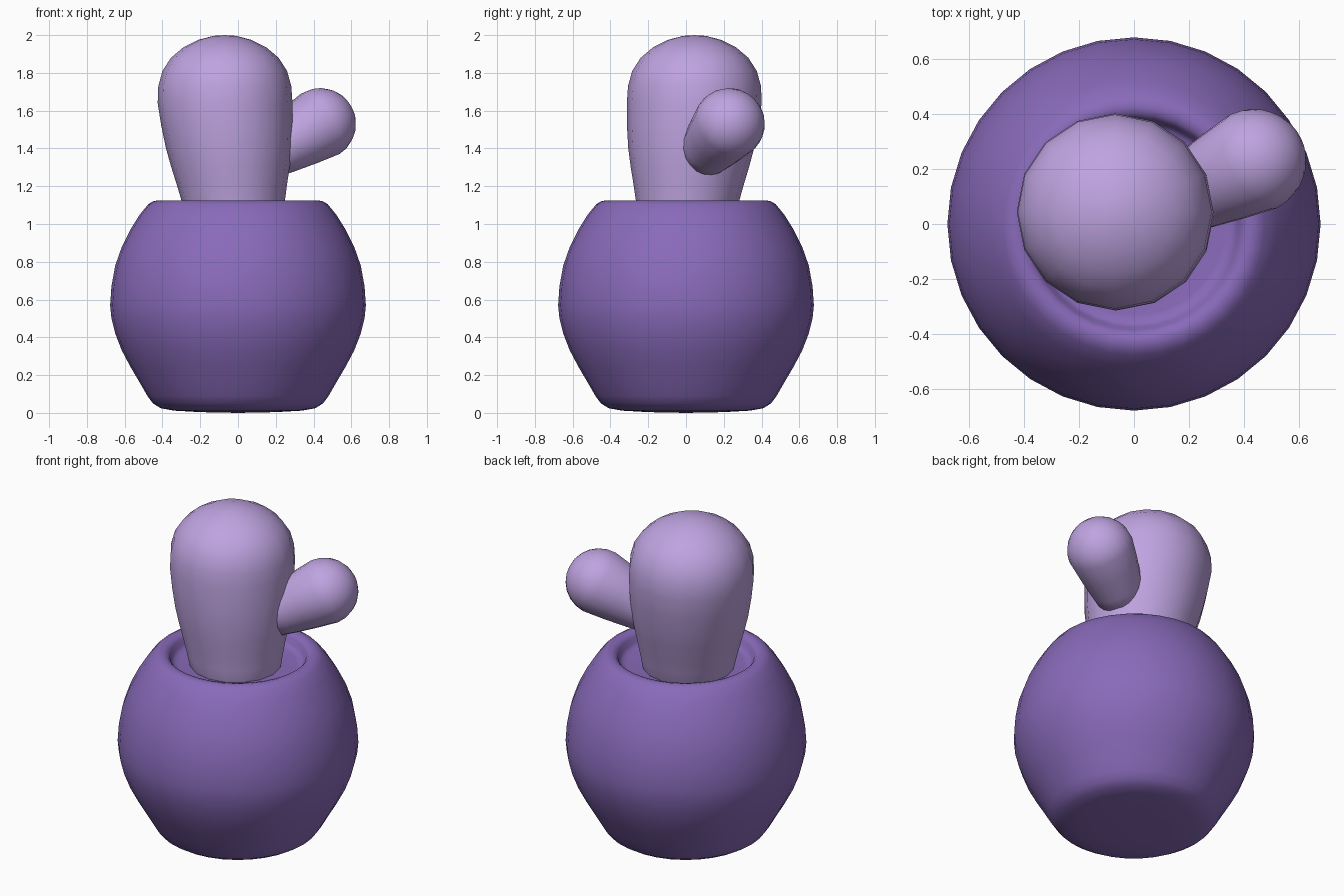
import bpy, bmesh, math
from mathutils import Vector

if "Cube" in bpy.data.objects:
    bpy.data.objects.remove(bpy.data.objects["Cube"])


def material(name, color):
    m = bpy.data.materials.new(name)
    m.diffuse_color = (*color, 1)
    m.use_nodes = True
    m.node_tree.nodes["Principled BSDF"].inputs["Base Color"].default_value = m.diffuse_color
    return m


def lathe(name, profile, sides, mat, place=lambda v: v):
    """Spin (radius, height) points round z, then move each vertex with place()."""
    bm = bmesh.new()
    rings = []
    for r, z in profile:
        n = 1 if r == 0 else sides
        rings.append([bm.verts.new(place(Vector((r * math.cos(2 * math.pi * j / n),
                                                 r * math.sin(2 * math.pi * j / n), z))))
                      for j in range(n)])
    for a, b in zip(rings, rings[1:]):
        for j in range(sides):
            k = (j + 1) % sides
            quad = [a[j % len(a)], a[k % len(a)], b[k % len(b)], b[j % len(b)]]
            bm.faces.new(list(dict.fromkeys(quad)))
    bmesh.ops.recalc_face_normals(bm, faces=bm.faces)
    for f in bm.faces:
        f.smooth = True
    mesh = bpy.data.meshes.new(name)
    bm.to_mesh(mesh)
    bm.free()
    mesh.materials.append(mat)
    obj = bpy.data.objects.new(name, mesh)
    bpy.context.collection.objects.link(obj)
    return obj


purple = material("pot_purple", (0.25, 0.145, 0.49))
lilac = material("cactus_lilac", (0.52, 0.37, 0.75))

# Round pot with a soft rim and a shallow recessed floor
lathe("pot", [(0, 0), (0.2, 0.004), (0.34, 0.012), (0.41, 0.025), (0.45, 0.05), (0.48, 0.09),
              (0.52, 0.16), (0.57, 0.245), (0.615, 0.33), (0.65, 0.42), (0.67, 0.5),
              (0.677, 0.57), (0.67, 0.67), (0.65, 0.78), (0.615, 0.88), (0.57, 0.97),
              (0.52, 1.05), (0.475, 1.105), (0.45, 1.12), (0.425, 1.125), (0.4, 1.118),
              (0.385, 1.1), (0.375, 1.07), (0.36, 1.052), (0.33, 1.047), (0, 1.045)],
      32, purple)


# Cactus trunk, leaning slightly to the left and back
def lean(v):
    t = min(max((v.z - 1.0) / 0.66, 0), 1)
    return v + Vector((-0.015 - 0.055 * t, 0.045 * t, 0))


lathe("cactus_trunk", [(0, 0.96), (0.18, 0.965), (0.24, 1.0), (0.262, 1.06), (0.273, 1.12),
                       (0.29, 1.2), (0.313, 1.3), (0.333, 1.4), (0.348, 1.52), (0.357, 1.64),
                       (0.352, 1.73), (0.33, 1.81), (0.285, 1.88), (0.22, 1.935),
                       (0.14, 1.975), (0.06, 1.996), (0, 2.0)],
      16, lilac, lean)

# Side arm: tapered shaft ending in a round tip
tip = Vector((0.435, 0.228, 1.53))
root = Vector((0.1, 0.06, 1.33))
axis = tip - root
turn = axis.to_track_quat('Z', 'Y')
R, L = 0.19, axis.length
shaft = [(0, 0), (0.115, 0.0), (0.15, L * 0.4), (0.172, L * 0.7)]
dome = [(R * math.cos(a), L + R * math.sin(a))
        for a in (math.radians(d) for d in range(0, 90, 15))]
lathe("cactus_arm", shaft + dome + [(0, L + R)], 20, lilac, lambda v: root + turn @ v)
